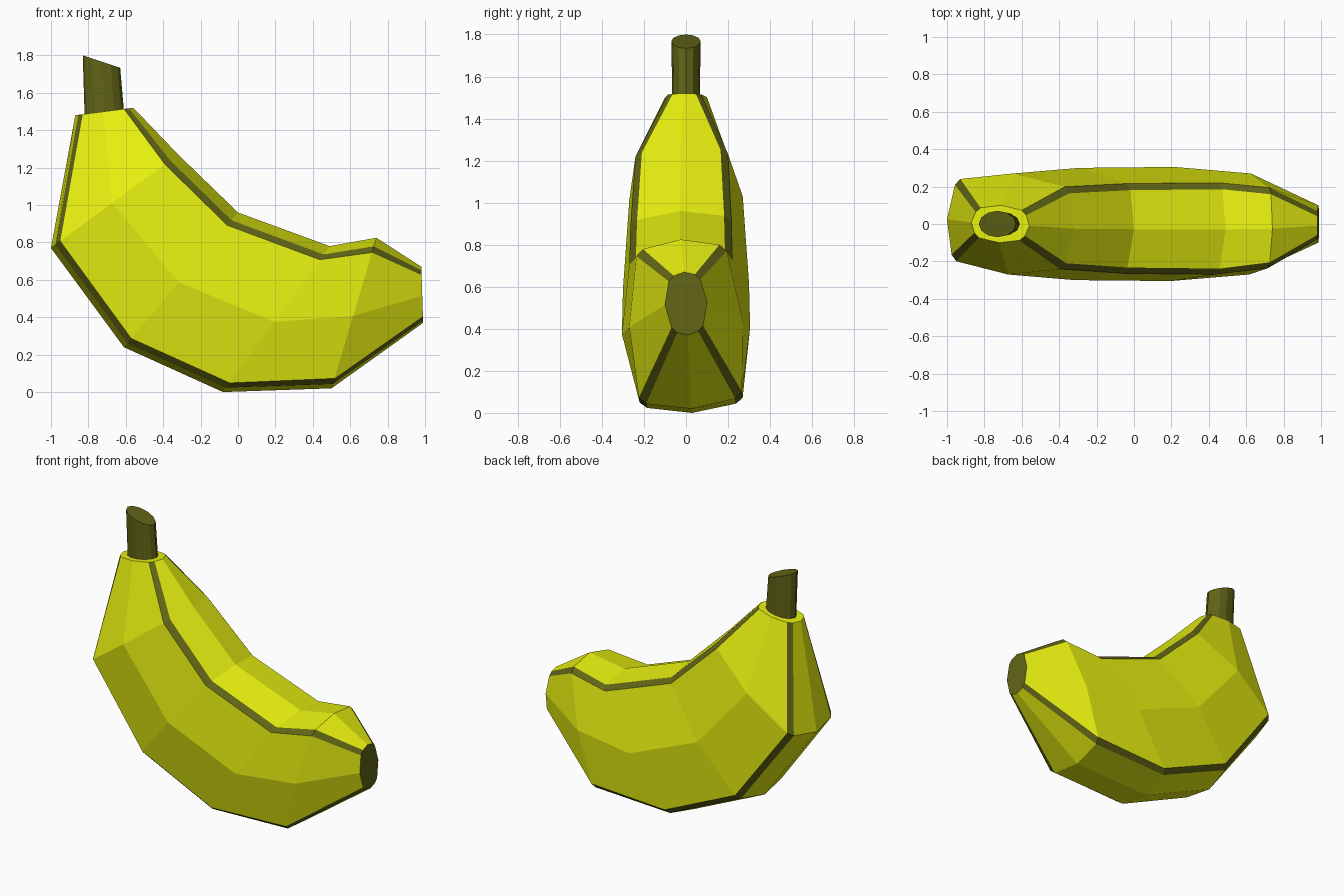
import bpy, bmesh, math
from mathutils import Vector

if "Cube" in bpy.data.objects:
    bpy.data.objects.remove(bpy.data.objects["Cube"])


def material(name, rgb):
    m = bpy.data.materials.new(name)
    m.diffuse_color = (*rgb, 1)
    m.use_nodes = True
    m.node_tree.nodes["Principled BSDF"].inputs["Base Color"].default_value = m.diffuse_color
    return m


YELLOW = material("yellow_peel", (0.80, 0.87, 0.005))
BROWN = material("olive_brown", (0.12, 0.13, 0.008))
TWIST = 0.06  # slight roll of each section about the fruit's length


def loft(name, rings, mats, brown_strips=(), brown_end=False):
    bm = bmesh.new()
    loops = [[bm.verts.new(p) for p in ring] for ring in rings]
    n = len(loops[0])
    for a, b in zip(loops, loops[1:]):
        for k in range(n):
            j = (k + 1) % n
            f = bm.faces.new((a[k], a[j], b[j], b[k]))
            f.material_index = int(k in brown_strips)
    bm.faces.new(loops[0][::-1])
    bm.faces.new(loops[-1]).material_index = int(brown_end)
    bmesh.ops.recalc_face_normals(bm, faces=bm.faces[:])
    mesh = bpy.data.meshes.new(name)
    bm.to_mesh(mesh)
    bm.free()
    for m in mats:
        mesh.materials.append(m)
    obj = bpy.data.objects.new(name, mesh)
    bpy.context.collection.objects.link(obj)
    return obj


def section(inner, outer, side_y, in_y, out_y, inset, bevel):
    # twelve-sided section: four bevelled ridges with a crowned face between each
    a, b = Vector((inner[0], 0, inner[1])), Vector((outer[0], 0, outer[1]))
    mid, half = (a + b) / 2, (a - b).length / 2
    axis = (a - b).normalized()
    right = [(half - inset + bevel, in_y - bevel), (half - inset, in_y), (0, side_y),
             (-half + inset, out_y), (-half + inset - bevel, out_y - bevel)]
    pts = [(half, 0)] + right + [(-half, 0)] + [(v, -y) for v, y in reversed(right)]
    return [mid + axis * (v + TWIST * y) + Vector((0, y - TWIST * v, 0)) for v, y in pts]


# Peel: inner edge (x, z), outer edge (x, z), side / inner ridge / outer ridge half widths
stations = [
    ((-0.56, 1.52), (-0.87, 1.48), 0.10, 0.08, 0.08, 0.045, 0.025),
    ((-0.32, 1.27), (-1.00, 0.77), 0.27, 0.22, 0.22, 0.075, 0.033),
    ((0.00, 0.96), (-0.61, 0.24), 0.30, 0.24, 0.235, 0.075, 0.033),
    ((0.49, 0.78), (-0.08, 0.00), 0.305, 0.245, 0.245, 0.075, 0.033),
    ((0.74, 0.825), (0.50, 0.02), 0.27, 0.215, 0.245, 0.07, 0.033),
    ((0.98, 0.67), (0.99, 0.37), 0.10, 0.075, 0.075, 0.04, 0.025),
]
loft("banana_peel", [section(*s) for s in stations], (YELLOW, BROWN),
     brown_strips=(1, 4, 7, 10), brown_end=True)


# Stem: short oval stub with a slanted cut top
def oval(cx, cz, rx, ry, slope, n=12):
    angles = [2 * math.pi * i / n for i in range(n)]
    return [(cx + rx * math.cos(t), ry * math.sin(t), cz + slope * rx * math.cos(t))
            for t in angles]


loft("stem", [oval(-0.715, 1.49, 0.105, 0.065, 0.14),
              oval(-0.73, 1.767, 0.10, 0.07, -0.33)], (BROWN,))
